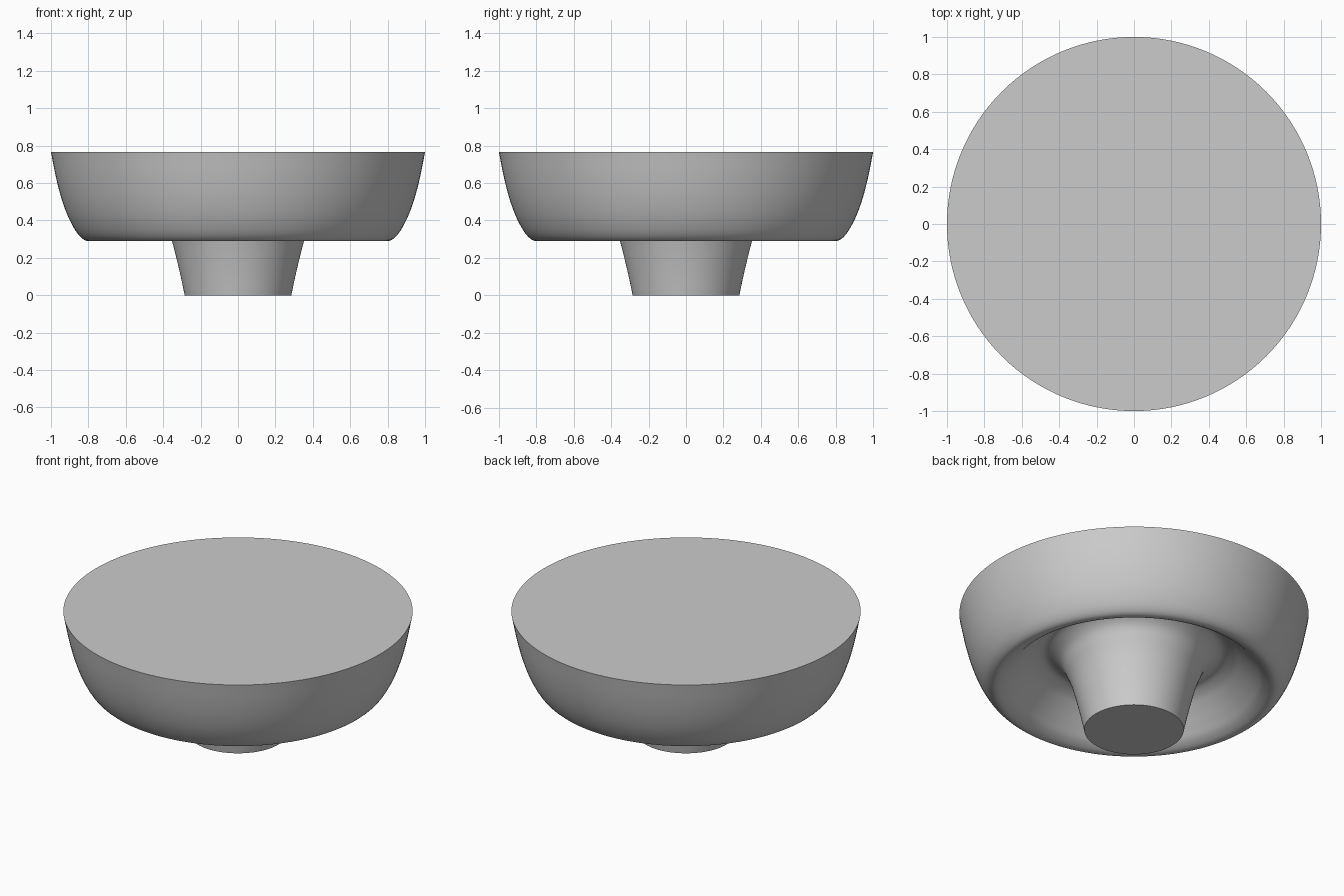
import bpy
import bmesh
import math
from mathutils import Vector

cube = bpy.data.objects.get("Cube")
if cube:
    bpy.data.objects.remove(cube, do_unlink=True)

SEGMENTS = 128
STEPS = 5

# Plain grey finish
grey = bpy.data.materials.new("plain_grey")
grey.use_nodes = True
colour = (0.6, 0.6, 0.6, 1.0)
grey.diffuse_color = colour
grey.node_tree.nodes["Principled BSDF"].inputs["Base Color"].default_value = colour


def smooth_path(points):
    """Catmull-Rom curve through (radius, height) points."""
    pts = [Vector((r, 0, z)) for r, z in points]
    pts = [2 * pts[0] - pts[1]] + pts + [2 * pts[-1] - pts[-2]]
    path = []
    for a, b, c, d in zip(pts, pts[1:], pts[2:], pts[3:]):
        for i in range(STEPS):
            t = i / STEPS
            path.append(0.5 * (2 * b + (c - a) * t + (2 * a - 5 * b + 4 * c - d) * t ** 2
                               + (3 * b - a - 3 * c + d) * t ** 3))
    return path + [pts[-2]]


def lathe(name, path):
    """Spin a path round the z axis into a closed, smooth object."""
    bm = bmesh.new()
    verts = [bm.verts.new(p) for p in path]
    edges = [bm.edges.new(pair) for pair in zip(verts, verts[1:])]
    bmesh.ops.spin(bm, geom=verts + edges, axis=(0, 0, 1), cent=(0, 0, 0),
                   angle=math.tau, steps=SEGMENTS)
    bmesh.ops.remove_doubles(bm, verts=bm.verts, dist=0.0005)
    bmesh.ops.recalc_face_normals(bm, faces=bm.faces)
    mesh = bpy.data.meshes.new(name)
    bm.to_mesh(mesh)
    bm.free()
    mesh.materials.append(grey)
    obj = bpy.data.objects.new(name, mesh)
    bpy.context.collection.objects.link(obj)
    bpy.ops.object.select_all(action="DESELECT")
    obj.select_set(True)
    bpy.context.view_layer.objects.active = obj
    bpy.ops.object.shade_smooth_by_angle(angle=math.radians(35))
    return obj


# Flared stem, hollow underside, rounded lip and outer wall
profile = [(0.285, 0), (0.313, 0.13), (0.353, 0.29), (0.385, 0.38), (0.425, 0.46),
           (0.5, 0.51), (0.57, 0.485), (0.63, 0.43), (0.69, 0.365), (0.74, 0.315),
           (0.8, 0.29), (0.85, 0.32), (0.9, 0.402), (0.94, 0.505), (0.972, 0.625),
           (1, 0.765)]

# Flat discs close the stem foot and the top
body = [Vector((0, 0, 0))] + smooth_path(profile) + [Vector((0, 0, profile[-1][1]))]
lathe("round_knob", body)
